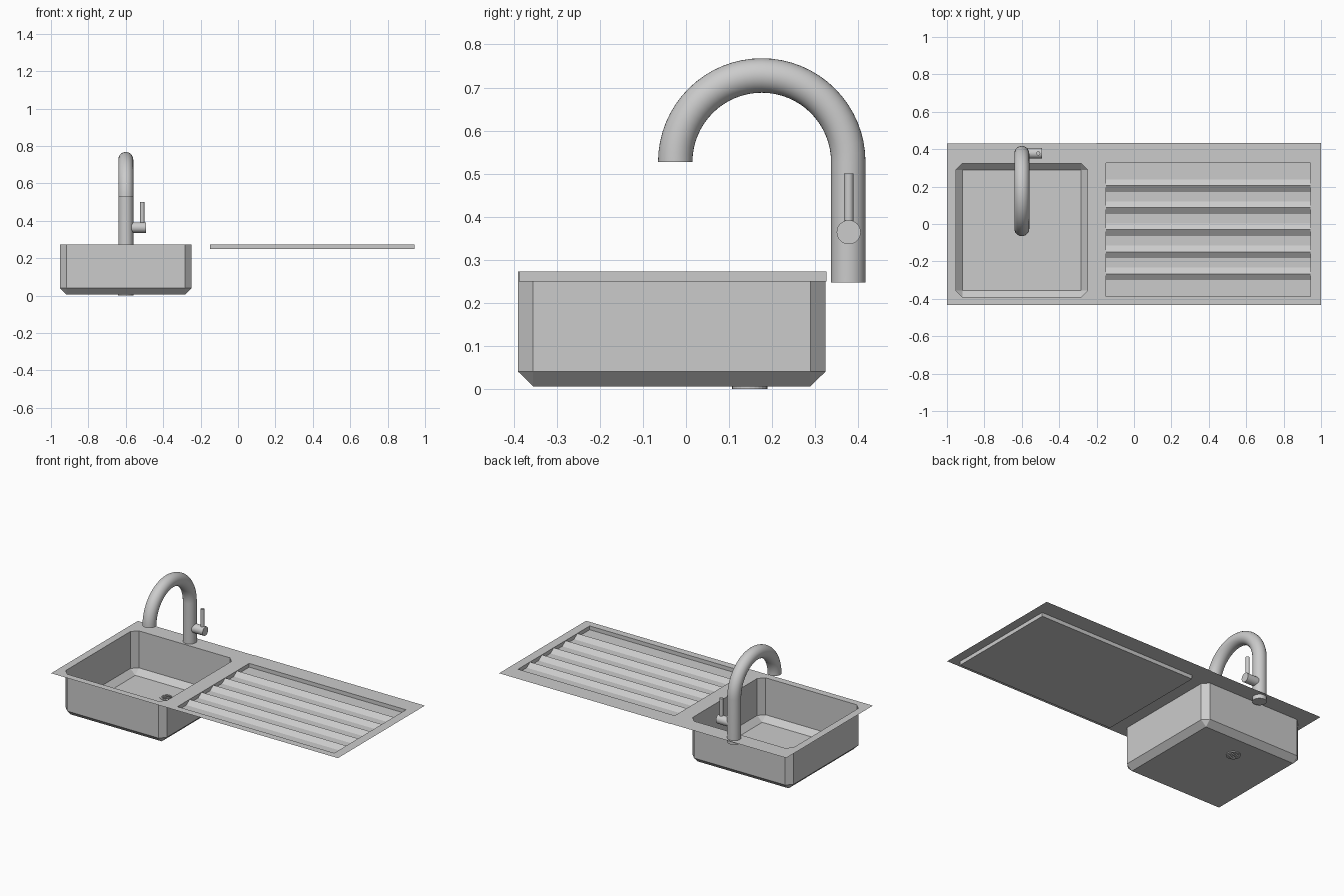
import bpy, bmesh, math
from mathutils import Matrix

if "Cube" in bpy.data.objects:
    bpy.data.objects.remove(bpy.data.objects["Cube"])

RIM = 0.273      # height of the flat rim
TRAY = 0.249     # drainer floor
FLOOR = 0.006    # basin floor
CUT = 0.035      # basin corner chamfer


def finish(name, bm, smooth=False, recalc=True):
    if recalc:
        bmesh.ops.recalc_face_normals(bm, faces=bm.faces)
    me = bpy.data.meshes.new(name)
    bm.to_mesh(me)
    bm.free()
    ob = bpy.data.objects.new(name, me)
    bpy.context.collection.objects.link(ob)
    if smooth:
        bpy.ops.object.select_all(action='DESELECT')
        ob.select_set(True)
        bpy.context.view_layer.objects.active = ob
        bpy.ops.object.shade_smooth_by_angle(angle=math.radians(35))
    return ob


def rect(bm, x0, x1, y0, y1, z):
    return [bm.verts.new((x, y, z)) for x, y in ((x0, y0), (x1, y0), (x1, y1), (x0, y1))]


def octagon(bm, x0, x1, y0, y1, z, c):
    pts = ((x0, y0 + c), (x0 + c, y0), (x1 - c, y0), (x1, y0 + c),
           (x1, y1 - c), (x1 - c, y1), (x0 + c, y1), (x0, y1 - c))
    return [bm.verts.new((x, y, z)) for x, y in pts]


def bridge(bm, a, b):
    n = len(a)
    for i in range(n):
        j = (i + 1) % n
        bm.faces.new((a[i], a[j], b[j], b[i]))


def join_rect_oct(bm, r, o):
    # a triangle at each corner and a quad along each side
    for i in range(4):
        j = (i + 1) % 4
        bm.faces.new((r[i], o[2 * i + 1], o[2 * i]))
        bm.faces.new((r[i], r[j], o[(2 * i + 2) % 8], o[2 * i + 1]))


def cylinder(name, r, depth, matrix, n=32):
    bm = bmesh.new()
    bmesh.ops.create_cone(bm, cap_ends=True, segments=n, radius1=r, radius2=r,
                          depth=depth, matrix=matrix)
    return finish(name, bm, smooth=True)


BX0, BX1, BY0, BY1 = -0.953, -0.248, -0.39, 0.324
DRAIN = (-0.6, 0.148)

# rim around the basin
bm = bmesh.new()
join_rect_oct(bm, rect(bm, -1, -0.2, -0.433, 0.43, RIM),
              octagon(bm, BX0, BX1, BY0, BY1, RIM, CUT))
finish("basin_rim", bm)

# basin walls, bottom chamfer and floor with a drain hole
bm = bmesh.new()
top = octagon(bm, BX0, BX1, BY0, BY1, RIM, CUT)
low = octagon(bm, BX0, BX1, BY0, BY1, 0.04, CUT)
base = rect(bm, BX0 + CUT, BX1 - CUT, BY0 + CUT, BY1 - CUT, FLOOR)
bridge(bm, top, low)
join_rect_oct(bm, base, low)
ring = [bm.verts.new((DRAIN[0] + 0.038 * math.cos(i * math.tau / 24),
                      DRAIN[1] + 0.038 * math.sin(i * math.tau / 24), FLOOR)) for i in range(24)]
edges = [bm.edges.new((ring[i], ring[(i + 1) % 24])) for i in range(24)]
edges += [bm.edges.get((base[i], base[(i + 1) % 4])) for i in range(4)]
bmesh.ops.triangle_fill(bm, use_beauty=True, use_dissolve=False, edges=edges, normal=(0, 0, 1))
finish("basin", bm)

# drain grille: flat ring with crossing bars
bm = bmesh.new()
loops = []
for r, z in ((0.041, 0.0), (0.041, 0.009), (0.03, 0.009), (0.03, 0.0)):
    loops.append([bm.verts.new((DRAIN[0] + r * math.cos(i * math.tau / 24),
                                DRAIN[1] + r * math.sin(i * math.tau / 24), z)) for i in range(24)])
for k in range(4):
    bridge(bm, loops[k], loops[(k + 1) % 4])
for k in range(-2, 3):
    off = k * 0.012
    half = math.sqrt(0.033 ** 2 - off ** 2)
    bmesh.ops.create_cube(bm, size=1, matrix=Matrix.Translation((DRAIN[0] + off, DRAIN[1], 0.004))
                          @ Matrix.Diagonal((0.006, 2 * half, 0.006, 1)))
bmesh.ops.create_cube(bm, size=1, matrix=Matrix.Translation((*DRAIN, 0.004))
                      @ Matrix.Diagonal((0.064, 0.006, 0.006, 1)))
finish("drain_grille", bm)

# draining board: rim, short walls and flat floor
DX0, DX1, DY0, DY1 = -0.15, 0.943, -0.388, 0.326
bm = bmesh.new()
outer = rect(bm, -0.2, 1, -0.433, 0.433, RIM)
inner = rect(bm, DX0, DX1, DY0, DY1, RIM)
tray = rect(bm, DX0, DX1, DY0, DY1, TRAY)
bridge(bm, outer, inner)
bridge(bm, inner, tray)
bm.faces.new(tray)
finish("draining_board", bm)

# five triangular ridges
bm = bmesh.new()
for k in range(5):
    y = 0.205 - 0.1178 * k
    ends = [[bm.verts.new((x, y + dy, z)) for dy, z in
             ((-0.034, TRAY), (0, RIM - 0.001), (0.034, TRAY))] for x in (DX0, DX1)]
    for dy in (0, 1):
        bm.faces.new((ends[0][dy], ends[1][dy], ends[1][dy + 1], ends[0][dy + 1]))
finish("drainer_ridges", bm)

# tap: column and curved spout swept as one tube
TX, TY, R, TUBE = -0.6, 0.377, 0.201, 0.04
path = [(TY, 0.247, 0.0)]
for i in range(33):
    a = math.pi * i / 32
    path.append((TY - R + R * math.cos(a), 0.527 + R * math.sin(a), a))
bm = bmesh.new()
rings = []
for y, z, a in path:
    rings.append([bm.verts.new((TX + TUBE * math.sin(t),
                                y + TUBE * math.cos(t) * math.cos(a),
                                z + TUBE * math.cos(t) * math.sin(a)))
                  for t in (k * math.tau / 32 for k in range(32))])
for a, b in zip(rings, rings[1:]):
    bridge(bm, a, b)
bm.faces.new(rings[0])
bm.faces.new(rings[-1])
finish("tap_spout", bm, smooth=True)

# tap handle and lever
cylinder("tap_handle", 0.028, 0.097, Matrix.Translation((-0.5405, 0.378, 0.364))
         @ Matrix.Rotation(math.pi / 2, 4, 'Y'))
cylinder("tap_lever", 0.011, 0.13, Matrix.Translation((-0.512, 0.378, 0.435)), 24)
